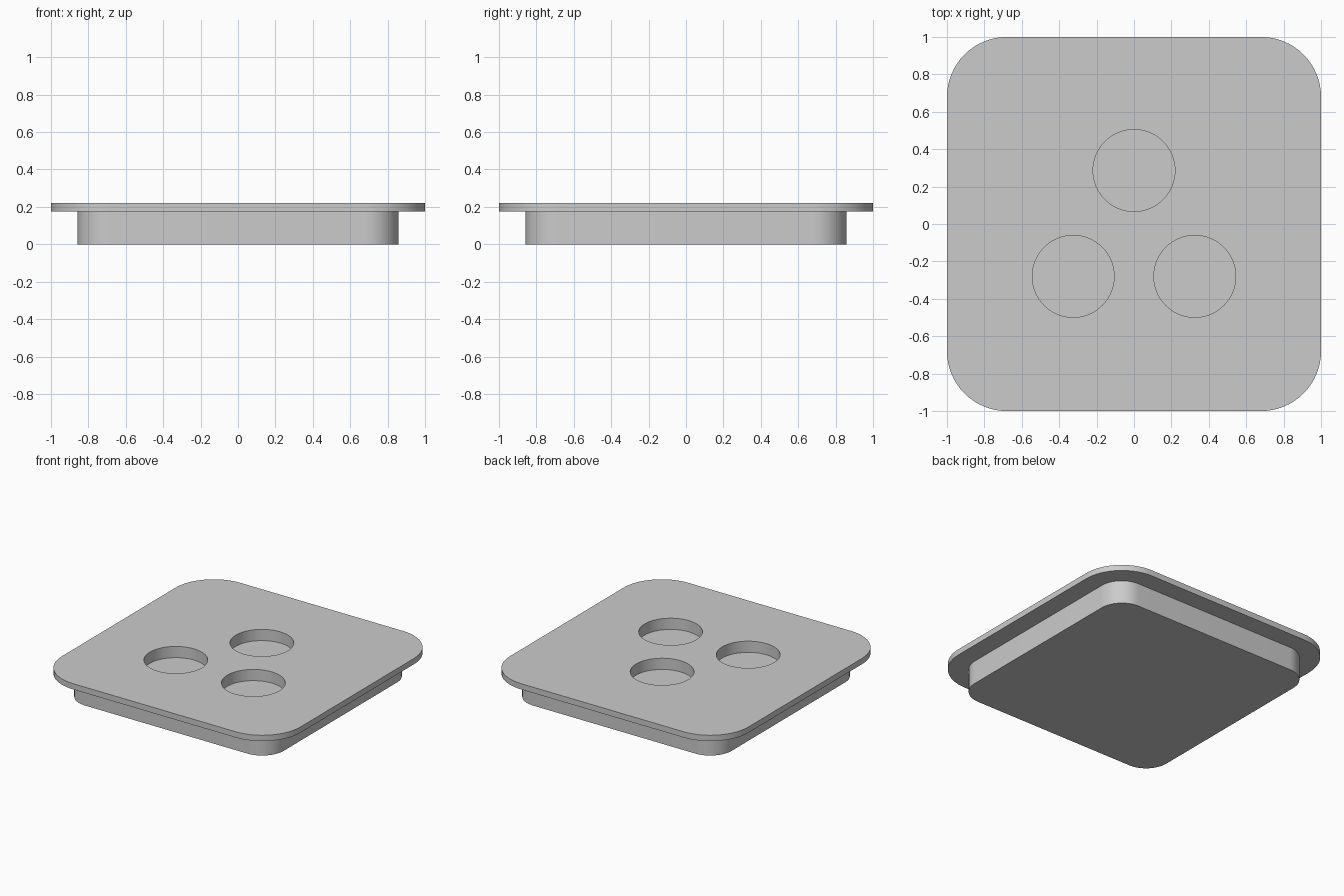
import bpy
import bmesh
from math import cos, sin, pi, radians

if "Cube" in bpy.data.objects:
    bpy.data.objects.remove(bpy.data.objects["Cube"], do_unlink=True)

STEP_Z, TOP_Z, FLOOR_Z = 0.176, 0.22, 0.135
HOLE_RADIUS = 0.219
HOLES = [(0, 0.286), (-0.325, -0.28), (0.325, -0.28)]

grey = bpy.data.materials.new("plain grey")
grey.use_nodes = True
colour = (0.6, 0.6, 0.6, 1)
grey.diffuse_color = colour
grey.node_tree.nodes["Principled BSDF"].inputs["Base Color"].default_value = colour


def arc(cx, cy, radius, start, end, steps):
    return [(cx + radius * cos(start + (end - start) * i / steps),
             cy + radius * sin(start + (end - start) * i / steps))
            for i in range(steps + 1)]


def rounded_square(half, radius):
    c = half - radius
    corners = [(c, c), (-c, c), (-c, -c), (c, -c)]
    points = []
    for i, (x, y) in enumerate(corners):
        points += arc(x, y, radius, i * pi / 2, (i + 1) * pi / 2, 16)
    return points


def prism(name, outline, z0, z1):
    """Extrude a closed outline between two heights."""
    bm = bmesh.new()
    base = bm.faces.new([bm.verts.new((x, y, z0)) for x, y in outline])
    top = bmesh.ops.extrude_face_region(bm, geom=[base])["geom"]
    for v in top:
        if isinstance(v, bmesh.types.BMVert):
            v.co.z = z1
    bmesh.ops.recalc_face_normals(bm, faces=bm.faces)
    mesh = bpy.data.meshes.new(name)
    bm.to_mesh(mesh)
    bm.free()
    obj = bpy.data.objects.new(name, mesh)
    bpy.context.collection.objects.link(obj)
    mesh.materials.append(grey)
    return obj


# Inset body and overhanging top plate
body = prism("body", rounded_square(0.858, 0.18), 0, STEP_Z)
plate = prism("top_plate", rounded_square(1, 0.32), STEP_Z, TOP_Z)

# Three round pockets through the plate into the body
cutters = []
for x, y in HOLES:
    circle = arc(x, y, HOLE_RADIUS, 0, 2 * pi, 64)[:-1]
    cutters.append(prism("pocket_cutter", circle, FLOOR_Z, TOP_Z + 0.1))

for obj in (body, plate):
    for cutter in cutters:
        mod = obj.modifiers.new("pocket", "BOOLEAN")
        mod.operation = "DIFFERENCE"
        mod.solver = "EXACT"
        mod.object = cutter
    bpy.ops.object.select_all(action="DESELECT")
    obj.select_set(True)
    bpy.context.view_layer.objects.active = obj
    for mod in list(obj.modifiers):
        bpy.ops.object.modifier_apply(modifier=mod.name)
    bpy.ops.object.shade_smooth_by_angle(angle=radians(30))

for cutter in cutters:
    bpy.data.objects.remove(cutter, do_unlink=True)
